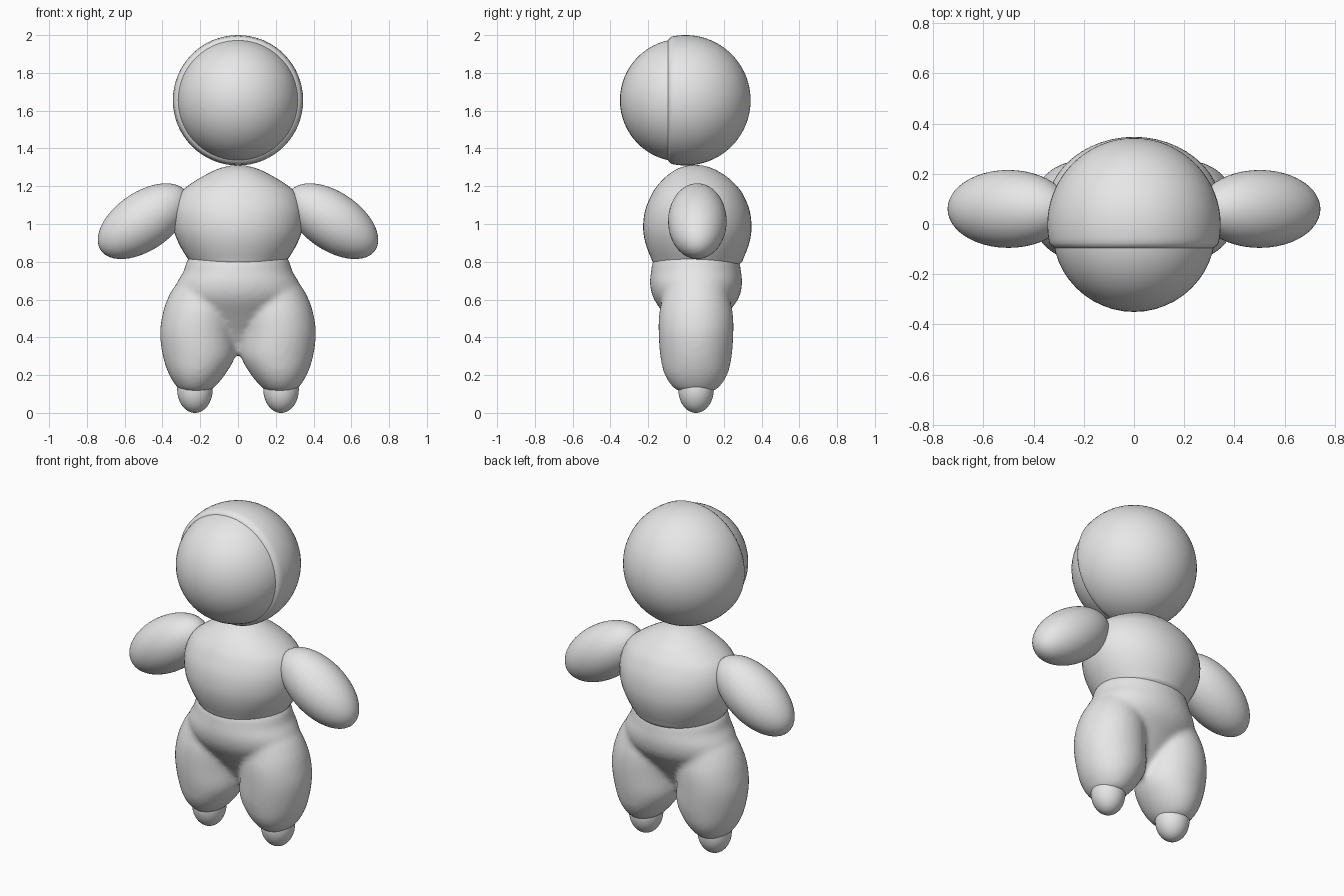
import bpy, bmesh, math
from mathutils import Matrix, Vector

if "Cube" in bpy.data.objects:
    bpy.data.objects.remove(bpy.data.objects["Cube"])

grey = bpy.data.materials.new("light grey")
grey.diffuse_color = (0.8, 0.8, 0.8, 1)
grey.use_nodes = True
grey.node_tree.nodes["Principled BSDF"].inputs["Base Color"].default_value = grey.diffuse_color


def smooth_rings(rings, steps=4):
    """Catmull-Rom interpolation between rings (z, cx, cy, rx, ry)."""
    v = [Vector(r) for r in rings]
    v = [2 * v[0] - v[1]] + v + [2 * v[-1] - v[-2]]
    out = []
    for i in range(1, len(v) - 2):
        a, b, c, d = v[i - 1:i + 3]
        for k in range(steps):
            t = k / steps
            out.append(0.5 * (2 * b + (c - a) * t + (2 * a - 5 * b + 4 * c - d) * t * t
                              + (3 * b - a - 3 * c + d) * t ** 3))
    return out + [v[-2]]


def loft(bm, rings, n=48):
    """Closed skin through elliptical rings stacked upwards."""
    loops = []
    for z, cx, cy, rx, ry in rings:
        loops.append([bm.verts.new((cx + rx * math.cos(2 * math.pi * i / n),
                                    cy + ry * math.sin(2 * math.pi * i / n), z))
                      for i in range(n)])
    for a, b in zip(loops, loops[1:]):
        for i in range(n):
            j = (i + 1) % n
            bm.faces.new((a[i], a[j], b[j], b[i]))
    bm.faces.new(loops[0][::-1])
    bm.faces.new(loops[-1])


def finish(name, bm):
    for f in bm.faces:
        f.smooth = True
    me = bpy.data.meshes.new(name)
    bm.to_mesh(me)
    bm.free()
    me.materials.append(grey)
    ob = bpy.data.objects.new(name, me)
    bpy.context.collection.objects.link(ob)
    return ob


def ellipsoid(name, centre, radii, tilt=0):
    bm = bmesh.new()
    m = (Matrix.Translation(centre) @ Matrix.Rotation(tilt, 4, 'Y')
         @ Matrix.Diagonal((*radii, 1)))
    bmesh.ops.create_uvsphere(bm, u_segments=48, v_segments=32, radius=1, matrix=m)
    return finish(name, bm)


# Face ball and the slightly larger hood behind it
ellipsoid("face", (0, -0.025, 1.655), (0.325, 0.325, 0.325))
bm = bmesh.new()
R, edge = 0.345, math.radians(102)
rings = []
for i in range(33):
    a = 0.01 + (edge - 0.01) * i / 32
    rings.append((-R * math.cos(a), 0, 0, R * math.sin(a), R * math.sin(a)))
rings += [(0.085, 0, 0, 0.329, 0.329), (0.097, 0, 0, 0.31, 0.31)]
loft(bm, rings, 64)
bm.transform(Matrix.Translation((0, -0.003, 1.655)) @ Matrix.Rotation(math.pi / 2, 4, 'X'))
hood = finish("hood", bm)

# Torso
bm = bmesh.new()
loft(bm, smooth_rings([
    (0.70, 0, 0.06, 0.12, 0.11), (0.785, 0, 0.06, 0.235, 0.222),
    (0.82, 0, 0.06, 0.268, 0.245), (0.90, 0, 0.06, 0.315, 0.275),
    (0.98, 0, 0.06, 0.343, 0.287), (1.07, 0, 0.06, 0.346, 0.277),
    (1.15, 0, 0.06, 0.318, 0.245), (1.20, 0, 0.058, 0.268, 0.212),
    (1.25, 0, 0.055, 0.19, 0.162), (1.29, 0, 0.05, 0.11, 0.10),
    (1.308, 0, 0.05, 0.045, 0.045), (1.312, 0, 0.05, 0.005, 0.005)]))
finish("torso", bm)

# Trousers: hips and two legs blended into one skin
bm = bmesh.new()
loft(bm, smooth_rings([
    (0.31, 0, 0.05, 0.03, 0.03), (0.40, 0, 0.05, 0.11, 0.08),
    (0.50, 0, 0.05, 0.22, 0.15), (0.60, 0, 0.053, 0.32, 0.222),
    (0.68, 0, 0.053, 0.326, 0.244), (0.75, 0, 0.053, 0.288, 0.238),
    (0.81, 0, 0.053, 0.268, 0.226), (0.85, 0, 0.053, 0.22, 0.19),
    (0.87, 0, 0.053, 0.12, 0.10)]))
for s in (-1, 1):
    loft(bm, smooth_rings([
        (0.11, s * 0.225, 0.053, 0.05, 0.05), (0.125, s * 0.225, 0.053, 0.088, 0.11),
        (0.20, s * 0.217, 0.053, 0.147, 0.165), (0.30, s * 0.207, 0.053, 0.191, 0.189),
        (0.42, s * 0.217, 0.053, 0.196, 0.198), (0.52, s * 0.212, 0.053, 0.188, 0.196),
        (0.60, s * 0.20, 0.053, 0.175, 0.18), (0.68, s * 0.17, 0.053, 0.158, 0.16),
        (0.76, s * 0.13, 0.053, 0.11, 0.11)]))
trousers = finish("trousers", bm)
rm = trousers.modifiers.new("blend", 'REMESH')
rm.mode = 'VOXEL'
rm.voxel_size = 0.015
rm.use_smooth_shade = True
sm = trousers.modifiers.new("soften", 'SMOOTH')
sm.factor = 0.5
sm.iterations = 8

# Arms and feet
for s, side in ((-1, "left"), (1, "right")):
    ellipsoid(side + "_arm", (s * 0.5, 0.06, 1.015), (0.274, 0.155, 0.154),
              s * math.radians(34.4))
    ellipsoid(side + "_foot", (s * 0.228, 0.053, 0.125), (0.094, 0.094, 0.125))

# Keep the hood rim crisp
bpy.ops.object.select_all(action='DESELECT')
hood.select_set(True)
bpy.context.view_layer.objects.active = hood
bpy.ops.object.shade_smooth_by_angle(angle=math.radians(35))
